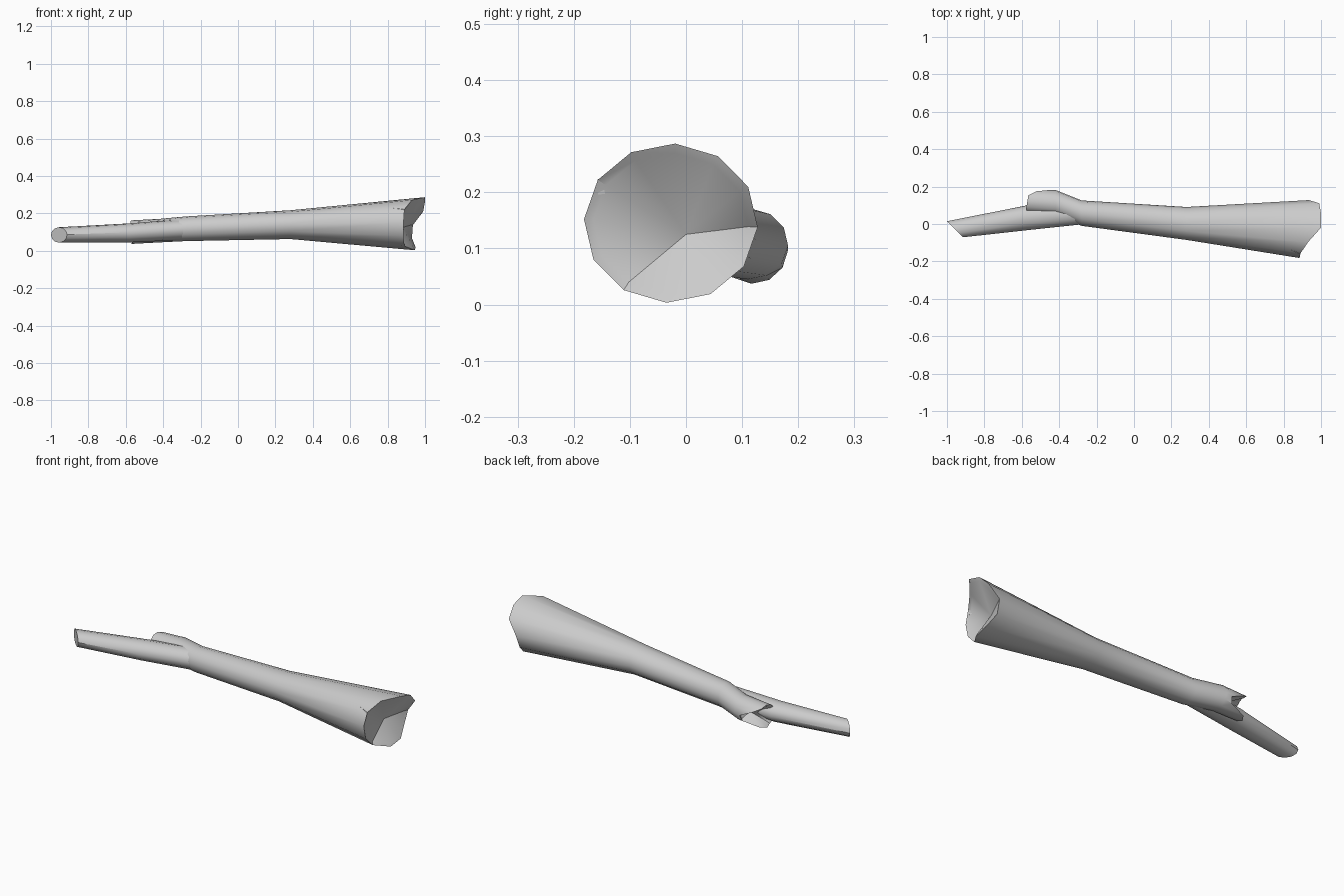
import bpy, bmesh, math

if "Cube" in bpy.data.objects:
    bpy.data.objects.remove(bpy.data.objects["Cube"])

SIDES = 12


def ring(x, y, z, ry, rz, phase=0.05):
    """Twelve-point cross-section; x is one value or one per point (jagged)."""
    xs = x if isinstance(x, list) else [x] * SIDES
    pts = []
    for k in range(SIDES):
        a = 2 * math.pi * k / SIDES + phase
        pts.append((xs[k], y + ry * math.sin(a), z + rz * math.cos(a)))
    return pts


def finish(bm, name):
    bmesh.ops.recalc_face_normals(bm, faces=bm.faces)
    mesh = bpy.data.meshes.new(name)
    bm.to_mesh(mesh)
    bm.free()
    obj = bpy.data.objects.new(name, mesh)
    bpy.context.collection.objects.link(obj)
    bpy.ops.object.select_all(action='DESELECT')
    obj.select_set(True)
    bpy.context.view_layer.objects.active = obj
    bpy.ops.object.shade_smooth_by_angle(angle=math.radians(35))
    return obj


def limb(name, sections, start_tip, end_tip):
    """Loft the sections and close both ends with a fan to a tip point."""
    bm = bmesh.new()
    loops = [[bm.verts.new(p) for p in s] for s in sections]
    for a, b in zip(loops, loops[1:]):
        for k in range(SIDES):
            j = (k + 1) % SIDES
            bm.faces.new((a[k], a[j], b[j], b[k]))
    for loop, tip in ((loops[0], start_tip), (loops[-1], end_tip)):
        v = bm.verts.new(tip)
        for k in range(SIDES):
            bm.faces.new((loop[k], loop[(k + 1) % SIDES], v))
    return finish(bm, name)


# Trunk: snapped stub at the left, splintered wide end at the right
stub_x = [-.57, -.565, -.52, -.45, -.46, -.55, -.57, -.565, -.575, -.58, -.575, -.575]
butt_x = [1.0, 1.0, .99, .935, .93, .95, .945, .89, .885, .885, .89, .93]
limb("trunk", [
    ring([x + 0.01 for x in stub_x], .12, .10, .05, .051),
    ring(stub_x, .12, .10, .062, .063),
    ring(-.42, .113, .108, .069, .063),
    ring(-.28, .058, .118, .068, .066),
    ring(.28, .003, .14, .088, .077),
    ring(butt_x, -.027, .145, .155, .142),
    ring([x - 0.008 for x in butt_x], -.027, .145, .138, .125),
], (-.47, .12, .10), (.88, 0, .125))

# Side branch: cut off on a slant at the left tip
tip_x = [-.957 - .043 * math.sin(2 * math.pi * k / SIDES + .05) for k in range(SIDES)]
limb("branch", [
    ring(tip_x, -.028, .085, .043, .041),
    ring(-.58, .032, .096, .066, .051),
    ring(-.26, .06, .116, .06, .056),
], (-.957, -.028, .085), (-.2, .055, .12))

# Splinter: small sliver lifting from the bark near the wide end
bm = bmesh.new()
v = [bm.verts.new(p) for p in ((.79, -.118, .232), (.885, -.157, .196),
                               (.885, -.158, .223), (.87, -.11, .2))]
for f in ((0, 1, 2), (0, 1, 3), (1, 2, 3), (0, 2, 3)):
    bm.faces.new([v[i] for i in f])
finish(bm, "splinter")
